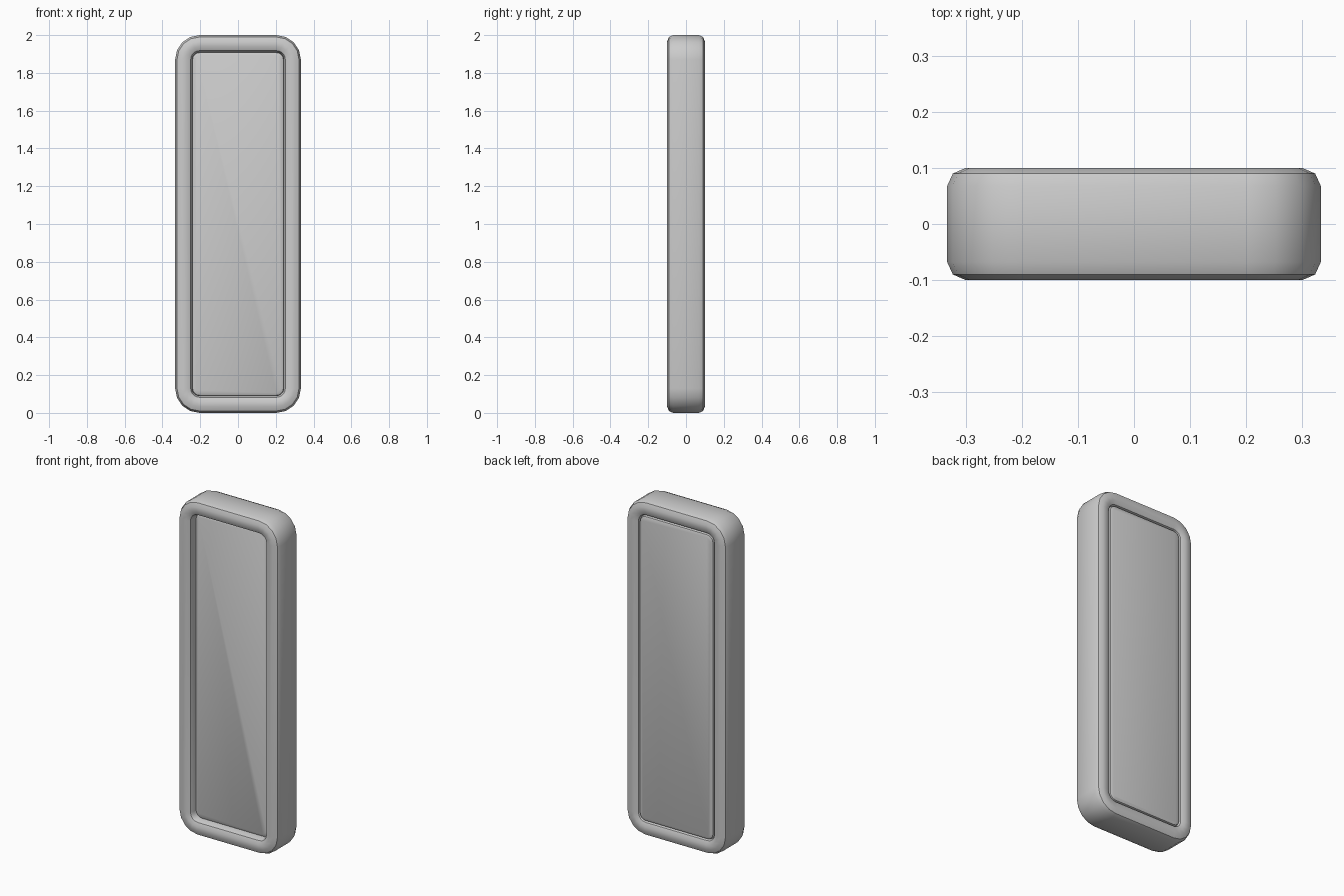
import bpy, bmesh, math

if "Cube" in bpy.data.objects:
    bpy.data.objects.remove(bpy.data.objects["Cube"])

W, H, R, SEG = 0.333, 1.0, 0.13, 4   # outer half width, half height, corner radius, corner steps


def outline(inset, y):
    """Rounded rectangle, concentric with the outer edge, at depth y."""
    r = R - inset
    pts = []
    for i, (sx, sz) in enumerate(((1, 1), (-1, 1), (-1, -1), (1, -1))):
        for k in range(SEG + 1):
            a = math.radians(90 * i + 90 * k / SEG)
            pts.append((sx * (W - R) + r * math.cos(a), y,
                        H + sz * (H - R) + r * math.sin(a)))
    return pts


def loft(name, profile, closed):
    """Skin a stack of outlines; closed joins last to first, otherwise cap the ends."""
    bm = bmesh.new()
    loops = [[bm.verts.new(p) for p in outline(i, y)] for i, y in profile]
    n = len(loops[0])
    pairs = list(zip(loops, loops[1:]))
    if closed:
        pairs.append((loops[-1], loops[0]))
    for a, b in pairs:
        for j in range(n):
            k = (j + 1) % n
            bm.faces.new((a[j], a[k], b[k], b[j]))
    if not closed:
        bm.faces.new(loops[0])
        bm.faces.new(loops[-1])
    bmesh.ops.recalc_face_normals(bm, faces=bm.faces)
    me = bpy.data.meshes.new(name)
    bm.to_mesh(me)
    bm.free()
    ob = bpy.data.objects.new(name, me)
    bpy.context.collection.objects.link(ob)
    bpy.ops.object.select_all(action='DESELECT')
    ob.select_set(True)
    bpy.context.view_layer.objects.active = ob
    bpy.ops.object.shade_smooth_by_angle(angle=math.radians(40))
    return ob


# Rounded border frame: (inset, depth) cross-section, mirrored front to back
half = [(0.0, 0.068), (0.01, 0.09), (0.033, 0.1), (0.06, 0.1), (0.082, 0.09), (0.091, 0.068)]
section = half + [(i, -y) for i, y in reversed(half)]
loft("frame", section, True)

# Inner panel: recessed at the front, nearly flush at the back
loft("panel", [(0.106, -0.058), (0.093, -0.052), (0.088, -0.04),
               (0.088, 0.077), (0.093, 0.089), (0.106, 0.094)], False)
